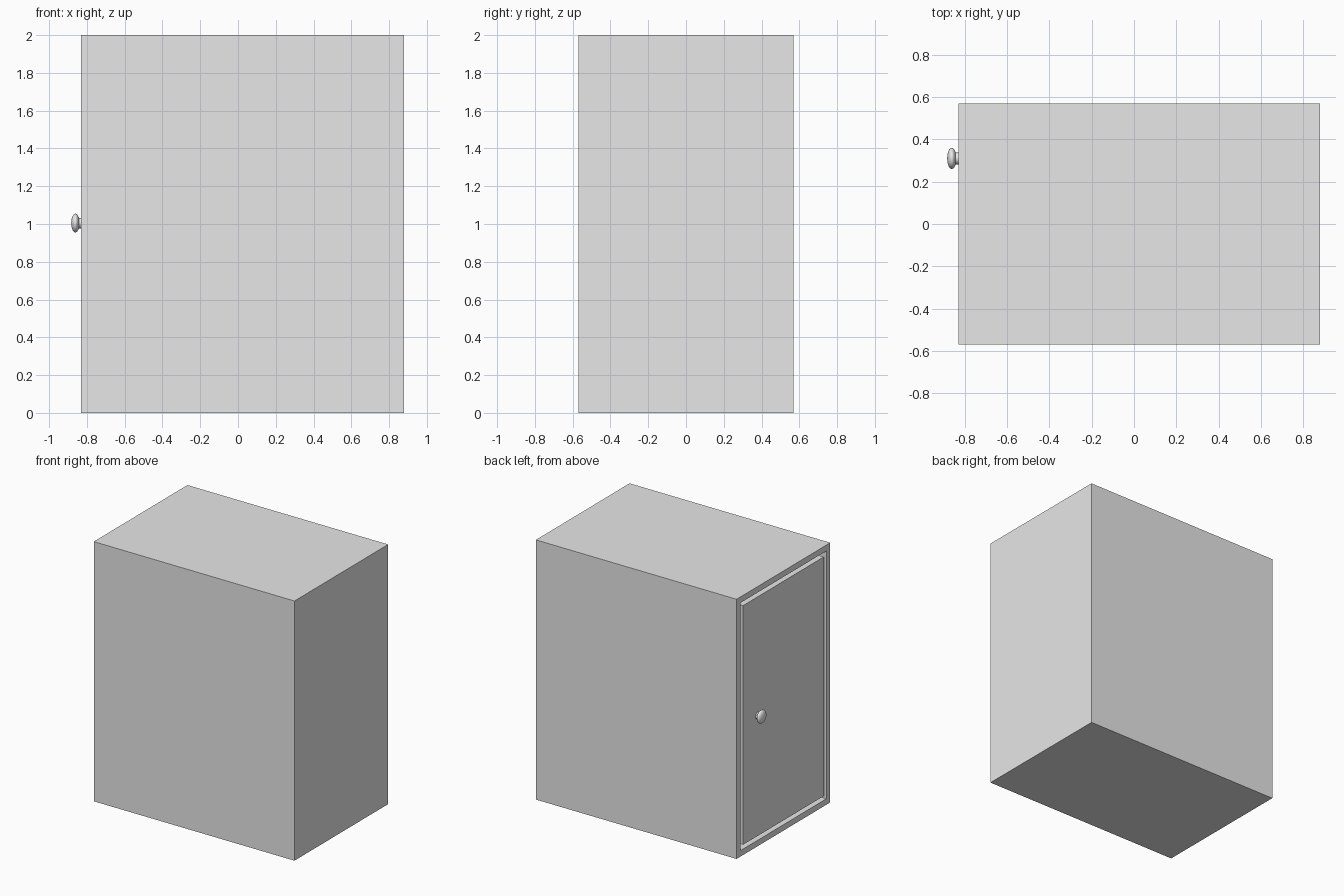
import bpy
import bmesh
from math import cos, sin, pi, radians
from mathutils import Matrix, Vector

cube = bpy.data.objects.get("Cube")
if cube:
    bpy.data.objects.remove(cube, do_unlink=True)

# Overall sizes
X0, X1 = -0.83, 0.88
HALF_Y, HEIGHT = 0.57, 2.0
WALL, GAP, DOOR_THICK = 0.065, 0.014, 0.06

grey = bpy.data.materials.new("light grey")
grey.use_nodes = True
grey.diffuse_color = (0.8, 0.8, 0.8, 1)
grey.node_tree.nodes["Principled BSDF"].inputs["Base Color"].default_value = (0.8, 0.8, 0.8, 1)


def add_object(name, bm):
    bmesh.ops.recalc_face_normals(bm, faces=bm.faces)
    mesh = bpy.data.meshes.new(name)
    bm.to_mesh(mesh)
    bm.free()
    mesh.materials.append(grey)
    obj = bpy.data.objects.new(name, mesh)
    bpy.context.collection.objects.link(obj)
    return obj


def box_bmesh(low, high):
    low, high = Vector(low), Vector(high)
    bm = bmesh.new()
    bmesh.ops.create_cube(bm, size=1, matrix=Matrix.Translation((low + high) / 2)
                          @ Matrix.Diagonal((*(high - low), 1)))
    return bm


# Cabinet shell: the door side is inset, then pushed in to hollow it out
bm = box_bmesh((X0, -HALF_Y, 0), (X1, HALF_Y, HEIGHT))
opening = min(bm.faces, key=lambda f: f.calc_center_median().x)
bmesh.ops.inset_region(bm, faces=[opening], thickness=WALL)
pushed = bmesh.ops.extrude_discrete_faces(bm, faces=[opening])["faces"]
bmesh.ops.translate(bm, verts=pushed[0].verts, vec=(X1 - X0 - WALL, 0, 0))
add_object("cabinet_shell", bm)

# Door set flush in the opening with a thin gap all round
edge = WALL + GAP
add_object("door", box_bmesh((X0, -HALF_Y + edge, edge),
                             (X0 + DOOR_THICK, HALF_Y - edge, HEIGHT - edge)))

# Door knob: a short stem and a flattened round head, spun about x
profile = [(0.01, 0), (0.01, 0.028), (-0.018, 0.028)]
for i in range(2, 13):
    a = pi * i / 12
    profile.append((-0.031 + 0.022 * cos(a), 0.05 * sin(a)))
bm = bmesh.new()
verts = [bm.verts.new((X0 + x, 0.31, 1.005 + r)) for x, r in profile]
edges = [bm.edges.new(pair) for pair in zip(verts, verts[1:])]
bmesh.ops.spin(bm, geom=verts + edges, cent=(X0, 0.31, 1.005), axis=(1, 0, 0),
               angle=2 * pi, steps=32)
bmesh.ops.remove_doubles(bm, verts=bm.verts, dist=0.0001)
knob = add_object("door_knob", bm)

bpy.ops.object.select_all(action="DESELECT")
knob.select_set(True)
bpy.context.view_layer.objects.active = knob
bpy.ops.object.shade_smooth_by_angle(angle=radians(40))
